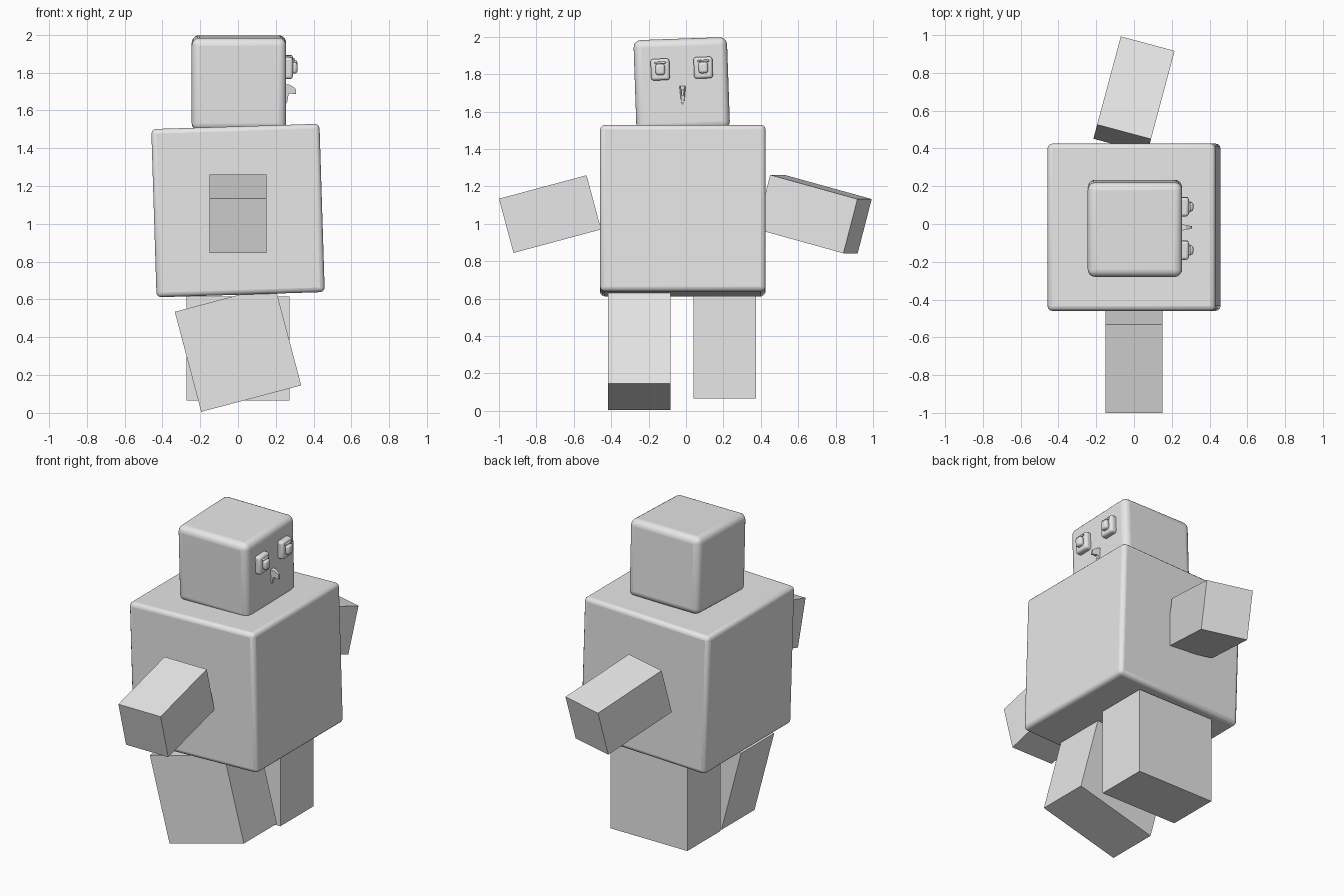
import bpy, bmesh
from math import radians
from mathutils import Vector

old = bpy.data.objects.get("Cube")
if old:
    bpy.data.objects.remove(old, do_unlink=True)

grey = bpy.data.materials.new("plain_grey")
grey.use_nodes = True
grey.diffuse_color = (0.8, 0.8, 0.8, 1)
grey.node_tree.nodes["Principled BSDF"].inputs["Base Color"].default_value = (0.8, 0.8, 0.8, 1)


def add_object(name, bm, location=(0, 0, 0), turn=(0, 0, 0), bevel=0, segments=4):
    mesh = bpy.data.meshes.new(name)
    bmesh.ops.recalc_face_normals(bm, faces=bm.faces)
    bm.to_mesh(mesh)
    bm.free()
    mesh.materials.append(grey)
    obj = bpy.data.objects.new(name, mesh)
    bpy.context.collection.objects.link(obj)
    obj.location = location
    obj.rotation_euler = [radians(a) for a in turn]
    if bevel:
        mod = obj.modifiers.new("rounded_edges", 'BEVEL')
        mod.width = bevel
        mod.segments = segments
        mod.limit_method = 'ANGLE'
        bpy.ops.object.select_all(action='DESELECT')
        obj.select_set(True)
        bpy.context.view_layer.objects.active = obj
        bpy.ops.object.shade_smooth_by_angle(angle=radians(35))
    return obj


def box(name, size, location, turn=(0, 0, 0), bevel=0, segments=4):
    bm = bmesh.new()
    bmesh.ops.create_cube(bm, size=1)
    bmesh.ops.scale(bm, vec=size, verts=bm.verts)
    return add_object(name, bm, location, turn, bevel, segments)


# Rounded body and head, each slightly tilted
box("body", (0.89, 0.885, 0.89), (0, -0.017, 1.07), (0, -1.8, 0), 0.025, 3)
box("head", (0.5, 0.5, 0.49), (0.005, -0.023, 1.745), (2, 0, 0), 0.04, 5)

# Plain block arms
box("right_arm", (0.3, 0.485, 0.3), (0, -0.727, 1.052), (15, 0, 0))
box("left_arm", (0.295, 0.5, 0.3), (0, 0.684, 1.052), (-15, 0, -15))

# Plain block legs, one swung in a step
box("right_leg", (0.547, 0.336, 0.547), (0, -0.25, 0.34), (0, -14.8, 0))
box("left_leg", (0.545, 0.335, 0.55), (0, 0.208, 0.34))

# Stepped eyes on the face
for side, y, z in (("right", -0.138, 1.825), ("left", 0.092, 1.835)):
    box(side + "_eye_plate", (0.05, 0.1, 0.115), (0.265, y, z), (2, 0, 0), 0.014, 3)
    box(side + "_eye_pupil", (0.04, 0.05, 0.06), (0.294, y, z), (2, 0, 0), 0.014, 3)
    box(side + "_eye_brow", (0.02, 0.06, 0.012), (0.29, y, z + 0.036), (2, 0, 0), 0.004, 2)

# Hooked beak, narrowing downwards
profile = [(0.24, 1.61), (0.262, 1.65), (0.268, 1.69), (0.308, 1.685),
           (0.305, 1.715), (0.275, 1.735), (0.24, 1.74)]
bm = bmesh.new()
rings = []
for sign in (-1, 1):
    rings.append([bm.verts.new(Vector((x, -0.018 + sign * (0.004 + 0.12 * (z - 1.61) * (0.32 - x) / 0.08), z)))
                  for x, z in profile])
    bm.faces.new(rings[-1])
for i in range(len(profile)):
    j = (i + 1) % len(profile)
    bm.faces.new((rings[0][i], rings[0][j], rings[1][j], rings[1][i]))
add_object("beak", bm)
